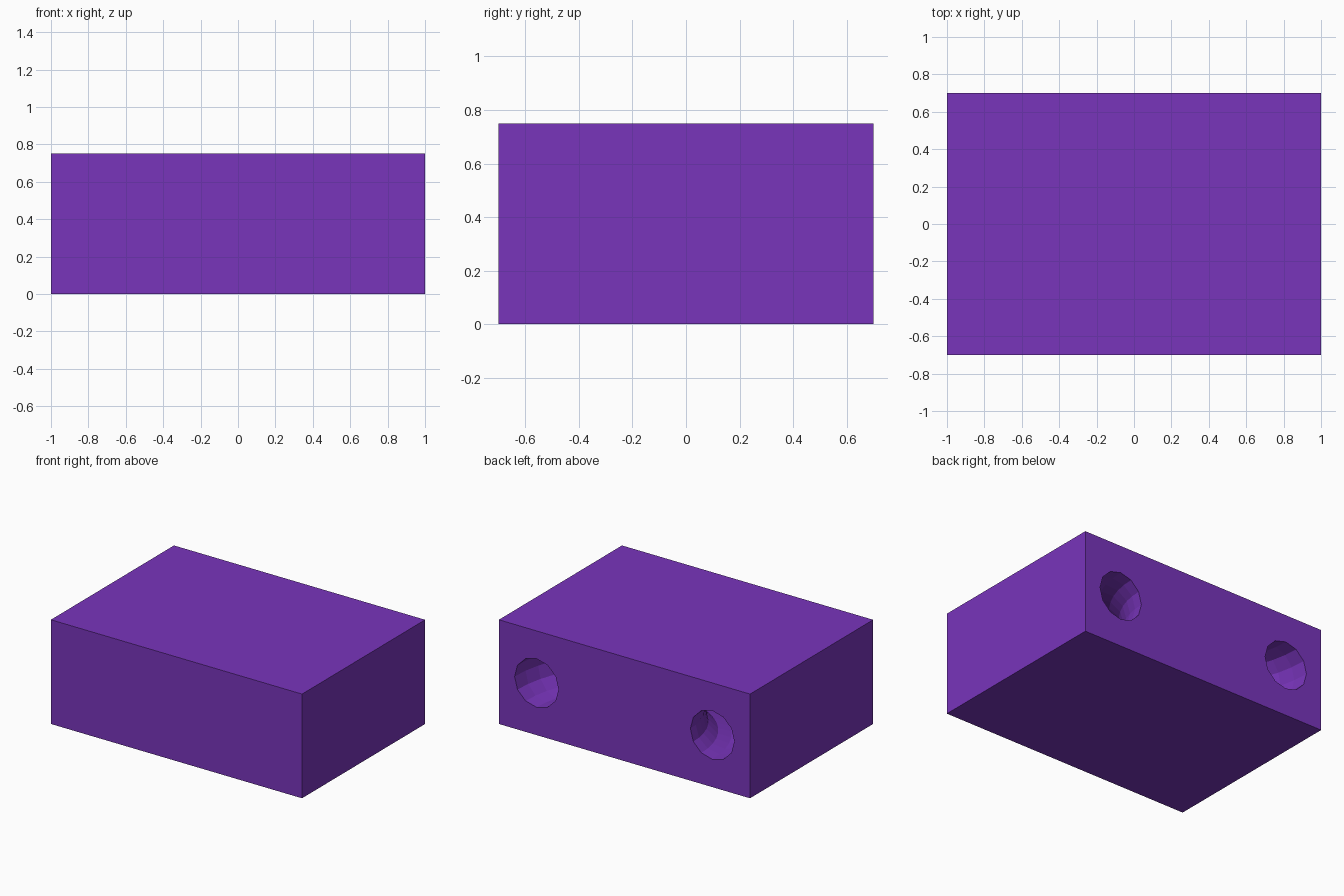
import bpy, bmesh
from math import sin, cos, pi

if "Cube" in bpy.data.objects:
    bpy.data.objects.remove(bpy.data.objects["Cube"])

WIDTH, DEPTH, HEIGHT = 2.0, 1.4, 0.75
BEND, BORE = 0.7, 0.175          # tunnel bend radius and tube radius
SIDES, STEPS = 12, 24            # tube sides, steps around the half turn


def make_object(name, bm):
    bmesh.ops.recalc_face_normals(bm, faces=bm.faces)
    mesh = bpy.data.meshes.new(name)
    bm.to_mesh(mesh)
    bm.free()
    obj = bpy.data.objects.new(name, mesh)
    bpy.context.collection.objects.link(obj)
    return obj


# Solid rectangular block standing on the ground
bm = bmesh.new()
bmesh.ops.create_cube(bm, size=1)
bmesh.ops.scale(bm, vec=(WIDTH, DEPTH, HEIGHT), verts=bm.verts)
bmesh.ops.translate(bm, vec=(0, 0, HEIGHT / 2), verts=bm.verts)
block = make_object("block", bm)

# U-shaped tunnel: half a ring, with short straight ends poking out the back
bm = bmesh.new()
path = [(pi * i / STEPS, 0.0) for i in range(STEPS + 1)]
path = [(0.0, 0.1)] + path + [(pi, 0.1)]
rings = []
for turn, overshoot in path:
    ring = []
    for j in range(SIDES):
        a = 2 * pi * j / SIDES
        r = BEND + BORE * cos(a)
        ring.append(bm.verts.new((r * cos(turn),
                                  DEPTH / 2 + overshoot - r * sin(turn),
                                  HEIGHT / 2 + BORE * sin(a))))
    rings.append(ring)
for a, b in zip(rings, rings[1:]):
    for j in range(SIDES):
        k = (j + 1) % SIDES
        bm.faces.new((a[j], a[k], b[k], b[j]))
bm.faces.new(rings[0])
bm.faces.new(rings[-1])
cutter = make_object("tunnel_cutter", bm)
cutter.hide_render = True

# Carve the tunnel out of the block
cut = block.modifiers.new("tunnel", 'BOOLEAN')
cut.operation = 'DIFFERENCE'
cut.solver = 'EXACT'
cut.object = cutter
bpy.context.view_layer.objects.active = block
bpy.ops.object.modifier_apply(modifier=cut.name)
bpy.data.objects.remove(cutter)

# Purple colour
purple = bpy.data.materials.new("purple")
purple.diffuse_color = (0.19, 0.035, 0.5, 1)
purple.use_nodes = True
purple.node_tree.nodes["Principled BSDF"].inputs["Base Color"].default_value = purple.diffuse_color
block.data.materials.clear()
block.data.materials.append(purple)
